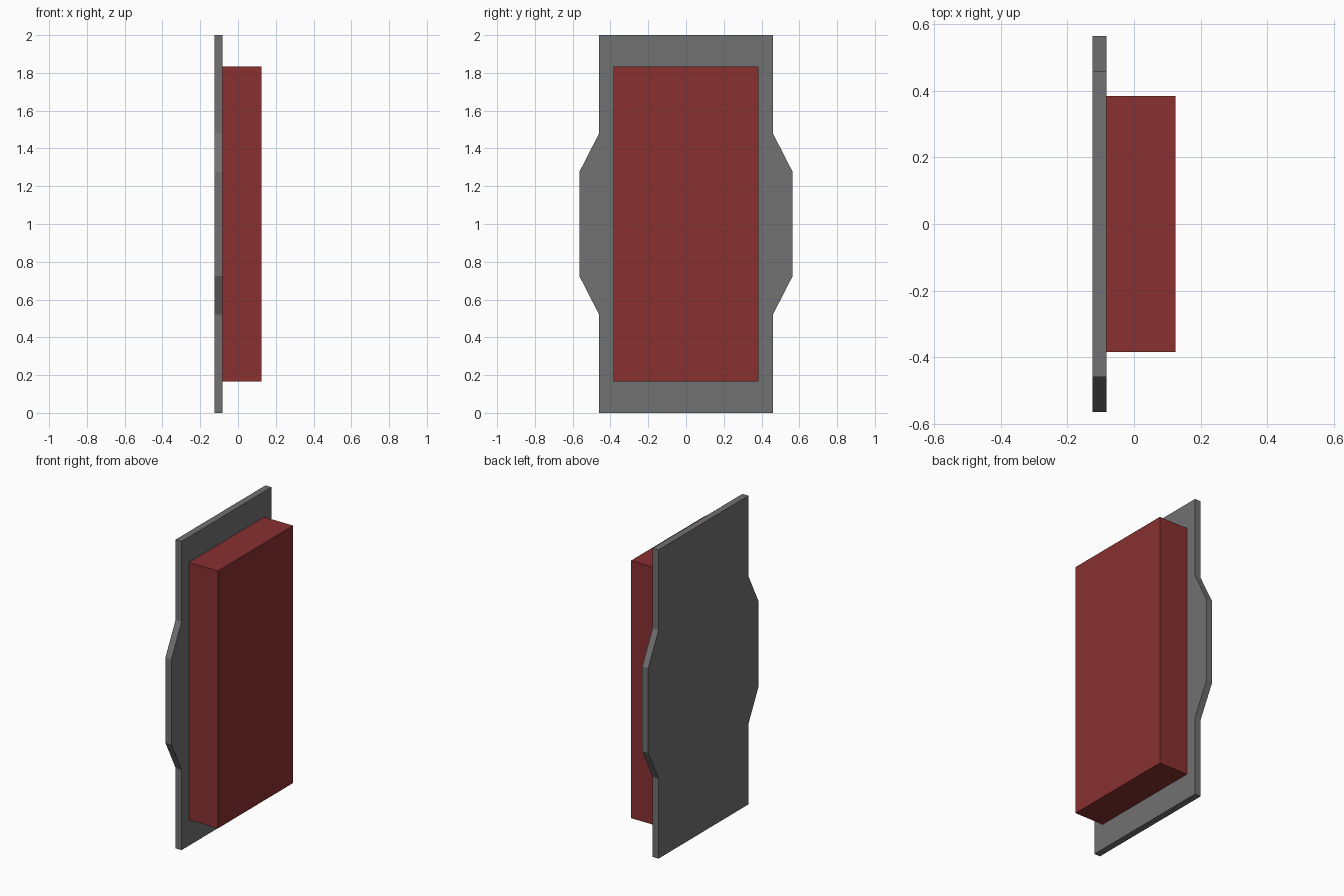
import bpy

if "Cube" in bpy.data.objects:
    bpy.data.objects.remove(bpy.data.objects["Cube"])


def make_material(name, color):
    m = bpy.data.materials.new(name)
    m.diffuse_color = (*color, 1.0)
    m.use_nodes = True
    m.node_tree.nodes["Principled BSDF"].inputs["Base Color"].default_value = m.diffuse_color
    return m


def extrude_x(name, profile, x0, x1, material):
    """Solid made from a counter-clockwise (y, z) profile, extruded along x."""
    n = len(profile)
    verts = [(x0, y, z) for y, z in profile] + [(x1, y, z) for y, z in profile]
    faces = [tuple(reversed(range(n))), tuple(range(n, 2 * n))]
    faces += [(i, (i + 1) % n, (i + 1) % n + n, i + n) for i in range(n)]
    mesh = bpy.data.meshes.new(name)
    mesh.from_pydata(verts, [], faces)
    mesh.materials.append(material)
    obj = bpy.data.objects.new(name, mesh)
    bpy.context.collection.objects.link(obj)
    return obj


def mirrored(half):
    """Complete a right-hand outline (bottom to top) with its left-hand side."""
    return half + [(-y, z) for y, z in reversed(half)]


grey = make_material("dark grey", (0.165, 0.165, 0.165))
red = make_material("dark red", (0.25, 0.03, 0.03))

# Back plate with a flared bulge on each side
plate = [(0.46, 0.0), (0.46, 0.52), (0.565, 0.725),
         (0.565, 1.275), (0.46, 1.48), (0.46, 2.0)]
extrude_x("back_plate", mirrored(plate), -0.125, -0.082, grey)

# Raised rectangular block on the front of the plate
extrude_x("raised_block", mirrored([(0.385, 0.167), (0.385, 1.835)]),
          -0.082, 0.125, red)
